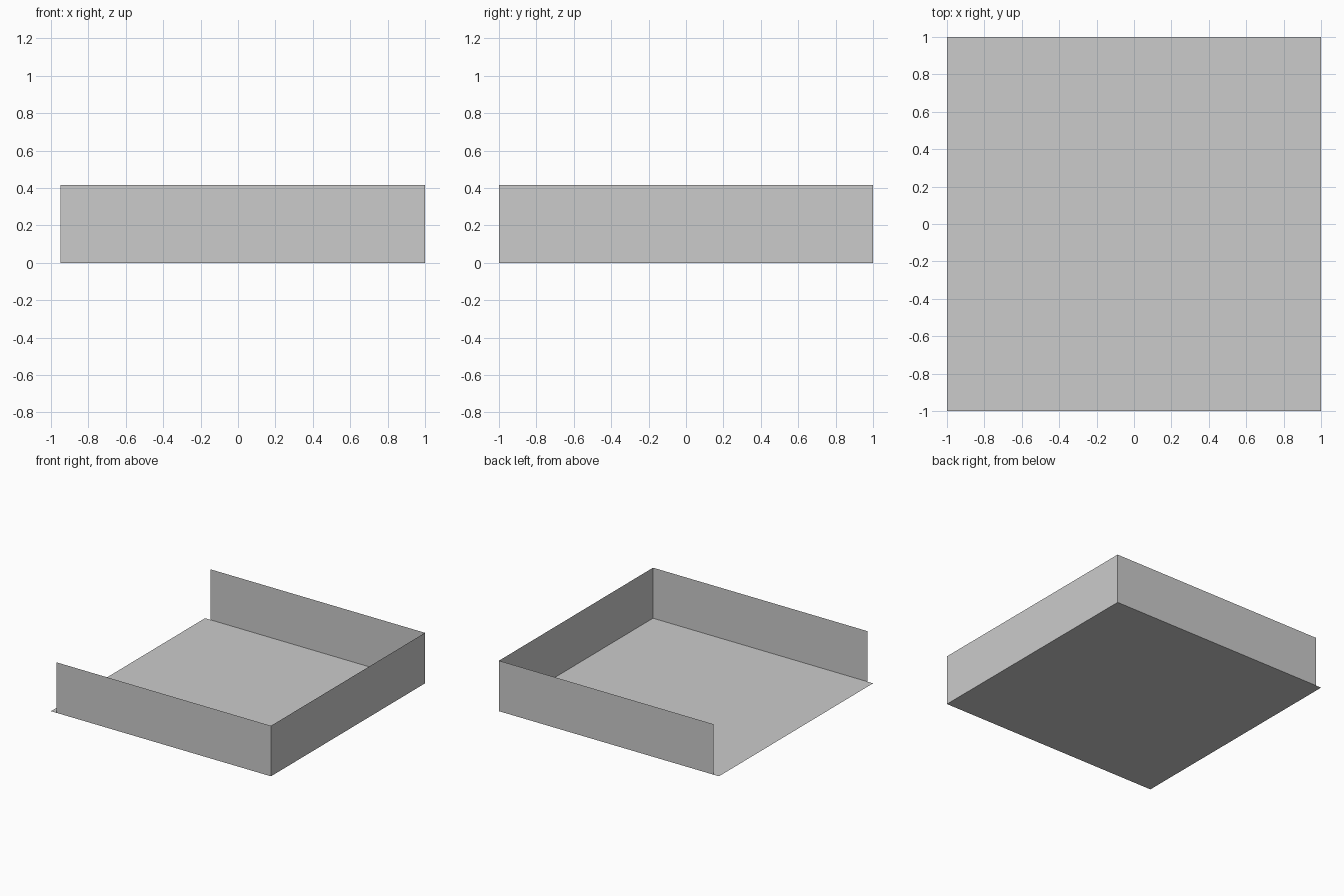
import bpy
import bmesh

if "Cube" in bpy.data.objects:
    bpy.data.objects.remove(bpy.data.objects["Cube"])

HALF = 1.0        # half the floor width
HEIGHT = 0.415    # wall height
OPEN_X = -0.95    # where the side walls stop at the open end


def sheet(name, corners):
    """Single flat panel with no thickness."""
    bm = bmesh.new()
    bm.faces.new([bm.verts.new(c) for c in corners])
    mesh = bpy.data.meshes.new(name)
    bm.to_mesh(mesh)
    bm.free()
    obj = bpy.data.objects.new(name, mesh)
    bpy.context.collection.objects.link(obj)
    return obj


def wall(name, start, end):
    """Upright panel between two floor points."""
    (x0, y0), (x1, y1) = start, end
    return sheet(name, [(x0, y0, 0), (x1, y1, 0), (x1, y1, HEIGHT), (x0, y0, HEIGHT)])


# Floor
sheet("floor", [(-HALF, -HALF, 0), (HALF, -HALF, 0), (HALF, HALF, 0), (-HALF, HALF, 0)])

# Three walls, left side open
wall("front_wall", (OPEN_X, -HALF), (HALF, -HALF))
wall("right_wall", (HALF, -HALF), (HALF, HALF))
wall("back_wall", (HALF, HALF), (OPEN_X, HALF))
